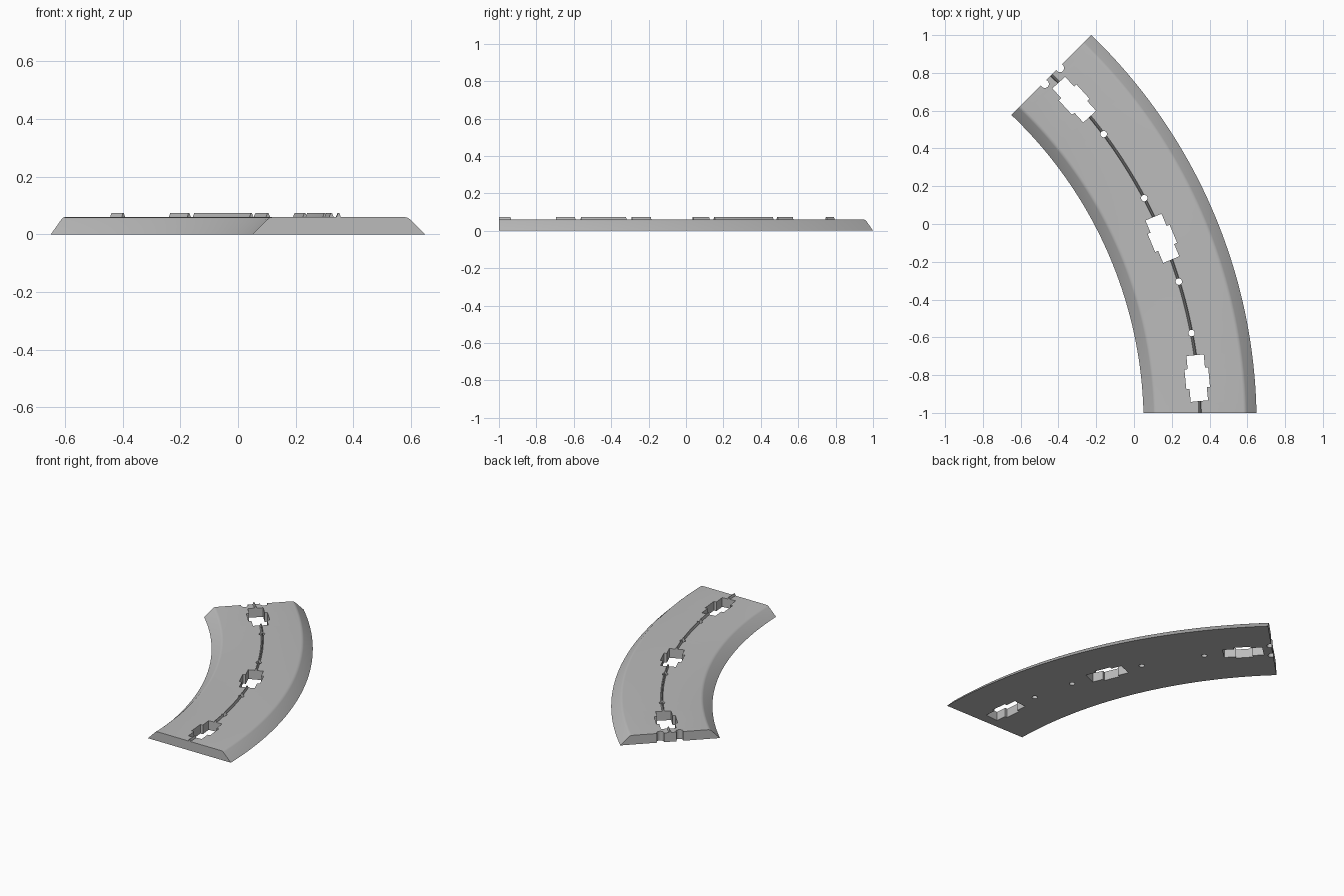
import bpy, bmesh, math
from mathutils import Matrix, Vector

old = bpy.data.objects.get("Cube")
if old:
    bpy.data.objects.remove(old, do_unlink=True)

CENTRE = Vector((-2.204, -1.056, 0))
RADIUS = 2.554      # centre line of the curve
OFFSET = 0.056      # both ends are cut parallel to the radius, this far along
SPAN = math.radians(45)
STEPS = 48

grey = bpy.data.materials.new("plain grey")
grey.use_nodes = True
grey.diffuse_color = (0.5, 0.5, 0.5, 1)
bsdf = grey.node_tree.nodes["Principled BSDF"]
bsdf.inputs["Base Color"].default_value = (0.5, 0.5, 0.5, 1)
bsdf.inputs["Roughness"].default_value = 0.8


def finish(bm, name):
    bmesh.ops.recalc_face_normals(bm, faces=bm.faces)
    mesh = bpy.data.meshes.new(name)
    bm.to_mesh(mesh)
    bm.free()
    mesh.materials.append(grey)
    obj = bpy.data.objects.new(name, mesh)
    bpy.context.collection.objects.link(obj)
    return obj


def polar(r, angle, z=0):
    return CENTRE + Vector((r * math.cos(angle), r * math.sin(angle), z))


def sweep(name, profile):
    """Sweep a closed (across, height) profile along the curve."""
    bm = bmesh.new()
    rings = []
    for i in range(STEPS + 1):
        rings.append([bm.verts.new(polar(RADIUS + u, SPAN * i / STEPS
                      + math.asin(OFFSET / (RADIUS + u)), z)) for u, z in profile])
    n = len(profile)
    for a, b in zip(rings, rings[1:]):
        for j in range(n):
            k = (j + 1) % n
            bm.faces.new((a[j], a[k], b[k], b[j]))
    bm.faces.new(rings[0])
    bm.faces.new(rings[-1])
    return finish(bm, name)


def prism(name, outline, place):
    """Tall vertical cutter from a flat outline."""
    bm = bmesh.new()
    face = bm.faces.new([bm.verts.new((x, y, -0.1)) for x, y in outline])
    top = bmesh.ops.extrude_face_region(bm, geom=[face])["geom"]
    bmesh.ops.translate(bm, vec=(0, 0, 0.3),
                        verts=[v for v in top if isinstance(v, bmesh.types.BMVert)])
    bm.transform(place)
    obj = finish(bm, name)
    obj.hide_render = True
    return obj


def on_track(degrees, r):
    a = math.radians(degrees)
    return Matrix.Translation(polar(r, a)) @ Matrix.Rotation(a, 4, "Z")


def circle(radius, sides=20):
    return [(radius * math.cos(math.tau * i / sides),
             radius * math.sin(math.tau * i / sides)) for i in range(sides)]


# Sloped bed with softened shoulders
half = [(0.299, 0), (0.246, 0.053), (0.239, 0.058), (0.229, 0.06)]
bed = sweep("track_bed", half + [(-u, z) for u, z in reversed(half)])

# Thin pointed ridge along the centre line
ridge = sweep("centre_ridge", [(-0.008, 0.055), (0.008, 0.055), (0.007, 0.062),
                               (0.002, 0.074), (-0.002, 0.074), (-0.007, 0.062)])

# Slots with a tab on each side
W, L, TAB, TL = 0.046, 0.122, 0.063, 0.052
quarter = [(W, -L), (W, -TL), (TAB, -TL), (TAB, TL), (W, TL), (W, L)]
slot = quarter + [(-x, -y) for x, y in quarter]
cutters = [prism("slot_cutter", slot, on_track(d, RADIUS - 0.004))
           for d in (5.4, 22.6, 42.25)]

# Round pin holes
cutters += [prism("pin_hole_cutter", circle(0.017), on_track(d, RADIUS))
            for d in (10.8, 17.1, 27.85, 36.85)]

# Paired notches in the far end
end_angle = math.degrees(SPAN + math.asin(OFFSET / RADIUS))
for side in (-1, 1):
    place = on_track(end_angle, RADIUS) @ Matrix.Translation((side * 0.058, -0.008, 0))
    cutters.append(prism("notch_cutter", circle(0.022), place))

# Cut both parts, then discard the cutters
for part in (bed, ridge):
    bpy.ops.object.select_all(action="DESELECT")
    bpy.context.view_layer.objects.active = part
    part.select_set(True)
    for cutter in cutters:
        mod = part.modifiers.new("cut", "BOOLEAN")
        mod.operation = "DIFFERENCE"
        mod.solver = "EXACT"
        mod.object = cutter
        bpy.ops.object.modifier_apply(modifier=mod.name)
    bpy.ops.object.shade_smooth_by_angle(angle=math.radians(25))
for cutter in cutters:
    bpy.data.objects.remove(cutter, do_unlink=True)
